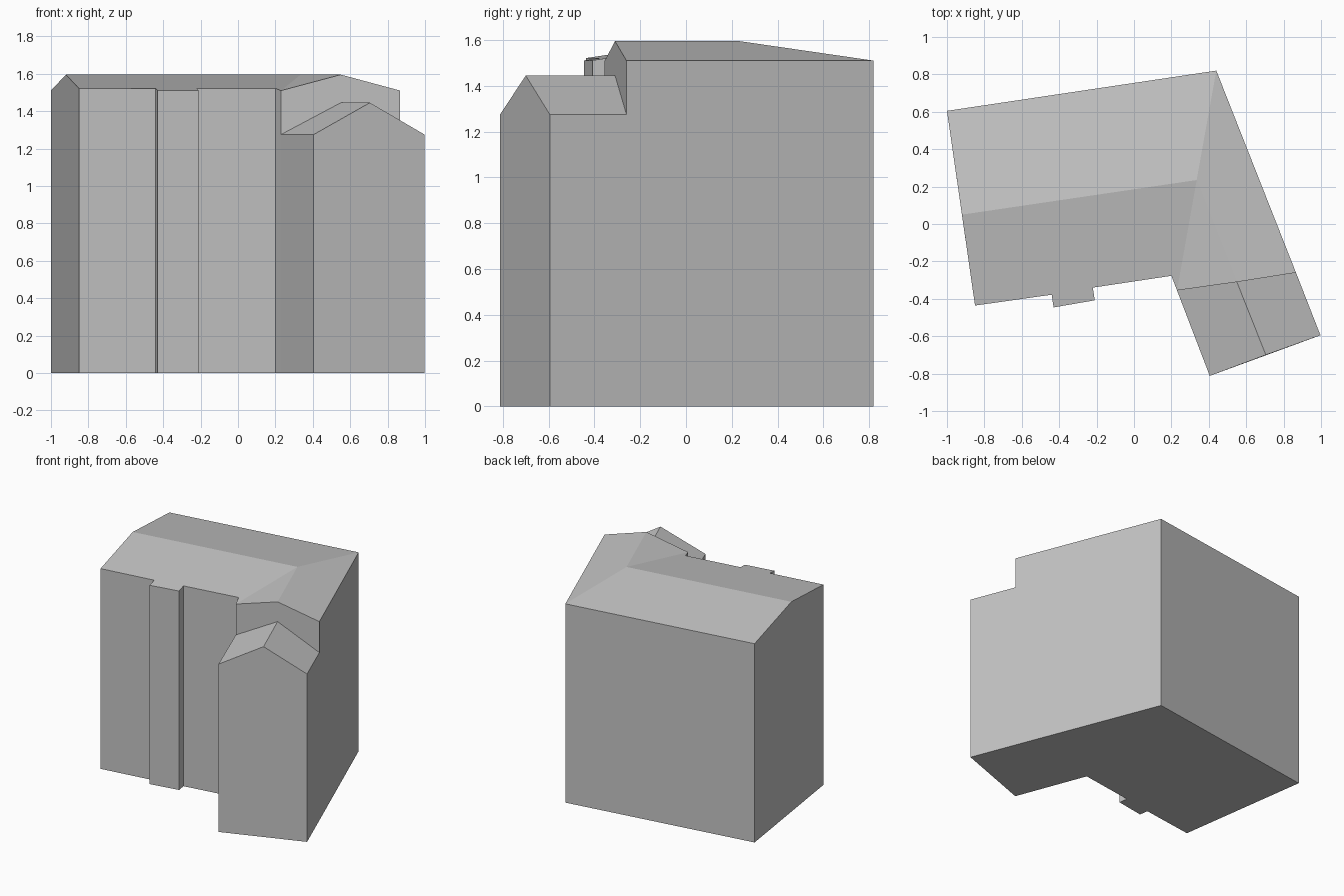
import bpy
from mathutils import Vector

cube = bpy.data.objects.get("Cube")
if cube:
    bpy.data.objects.remove(cube)

grey = bpy.data.materials.new("light grey")
grey.use_nodes = True
colour = (0.55, 0.55, 0.55, 1)
grey.diffuse_color = colour
grey.node_tree.nodes["Principled BSDF"].inputs["Base Color"].default_value = colour

EAVE, RIDGE = 1.51, 1.595
WING_EAVE, WING_RIDGE = 1.275, 1.445

# Footprint corners, clockwise from the back right
plan = {
    "back_right": (-1.0, 0.605), "back_left": (0.44, 0.82),
    "wing_left": (0.866, -0.26), "wing_front_left": (0.997, -0.595),
    "wing_front_right": (0.405, -0.812), "wing_right": (0.23, -0.355),
    "inner": (0.2, -0.277),
    "bay_left": (-0.22, -0.34), "bay_front_left": (-0.21, -0.408),
    "bay_front_right": (-0.43, -0.446), "bay_right": (-0.44, -0.378),
    "front_right": (-0.85, -0.436),
}
names = list(plan)
ridge_end, ridge_corner = Vector((-0.92, 0.05)), Vector((0.335, 0.235))
wing_gable, wing_tip = (0.55, -0.31), (0.705, -0.70)
slope_names = names[names.index("wing_right"):]


def at(point, z):
    return (point[0], point[1], z)


def main_top(name):
    """Corner at the main eave; the front slope falls evenly from the ridge."""
    point = Vector(plan[name])
    if name not in slope_names:
        return at(point, EAVE)
    along = (ridge_corner - ridge_end).normalized()
    distance = abs(along.cross(point - ridge_end))
    return at(point, RIDGE - 0.15 * distance)


def wing_top(name):
    return at(plan[name], WING_EAVE)


def build(name, polygons):
    """Make an object from polygons, sharing the corners that coincide."""
    index, faces = {}, []
    for polygon in polygons:
        faces.append([index.setdefault(p, len(index)) for p in polygon])
    mesh = bpy.data.meshes.new(name)
    mesh.from_pydata(list(index), [], faces)
    mesh.materials.append(grey)
    obj = bpy.data.objects.new(name, mesh)
    bpy.context.collection.objects.link(obj)


# Ridge points
end, corner = at(ridge_end, RIDGE), at(ridge_corner, RIDGE)
gable_high, gable_low = at(wing_gable, RIDGE), at(wing_gable, WING_RIDGE)
tip = at(wing_tip, WING_RIDGE)

# Walls with gables, and the floor
walls = [[at(plan[n], 0) for n in names]]
for a, b in zip(names, names[1:] + names[:1]):
    on_wing = "wing_front" in a or "wing_front" in b
    top = wing_top if on_wing else main_top
    wall = [at(plan[b], 0), at(plan[a], 0)]
    if a == "wing_right":
        wall.append(wing_top(a))
    wall.append(top(a))
    if a == "front_right":
        wall.append(end)
    if a == "wing_front_left":
        wall.append(tip)
    wall.append(top(b))
    if b == "wing_left":
        wall.append(wing_top(b))
    walls.append(wall)
# Gable wall standing above the lower wing roof
walls.append([main_top("wing_left"), gable_high, main_top("wing_right"),
              wing_top("wing_right"), gable_low, wing_top("wing_left")])
build("walls", walls)

# Main roof: back slope, left slope, front slope over the bay, valley slope
build("main_roof", [
    [end, corner, main_top("back_left"), main_top("back_right")],
    [corner, gable_high, main_top("wing_left"), main_top("back_left")],
    [corner, end] + [main_top(n) for n in reversed(slope_names)],
    [corner, main_top("wing_right"), gable_high],
])

# Lower wing roof
build("wing_roof", [
    [gable_low, tip, wing_top("wing_front_left"), wing_top("wing_left")],
    [tip, gable_low, wing_top("wing_right"), wing_top("wing_front_right")],
])
